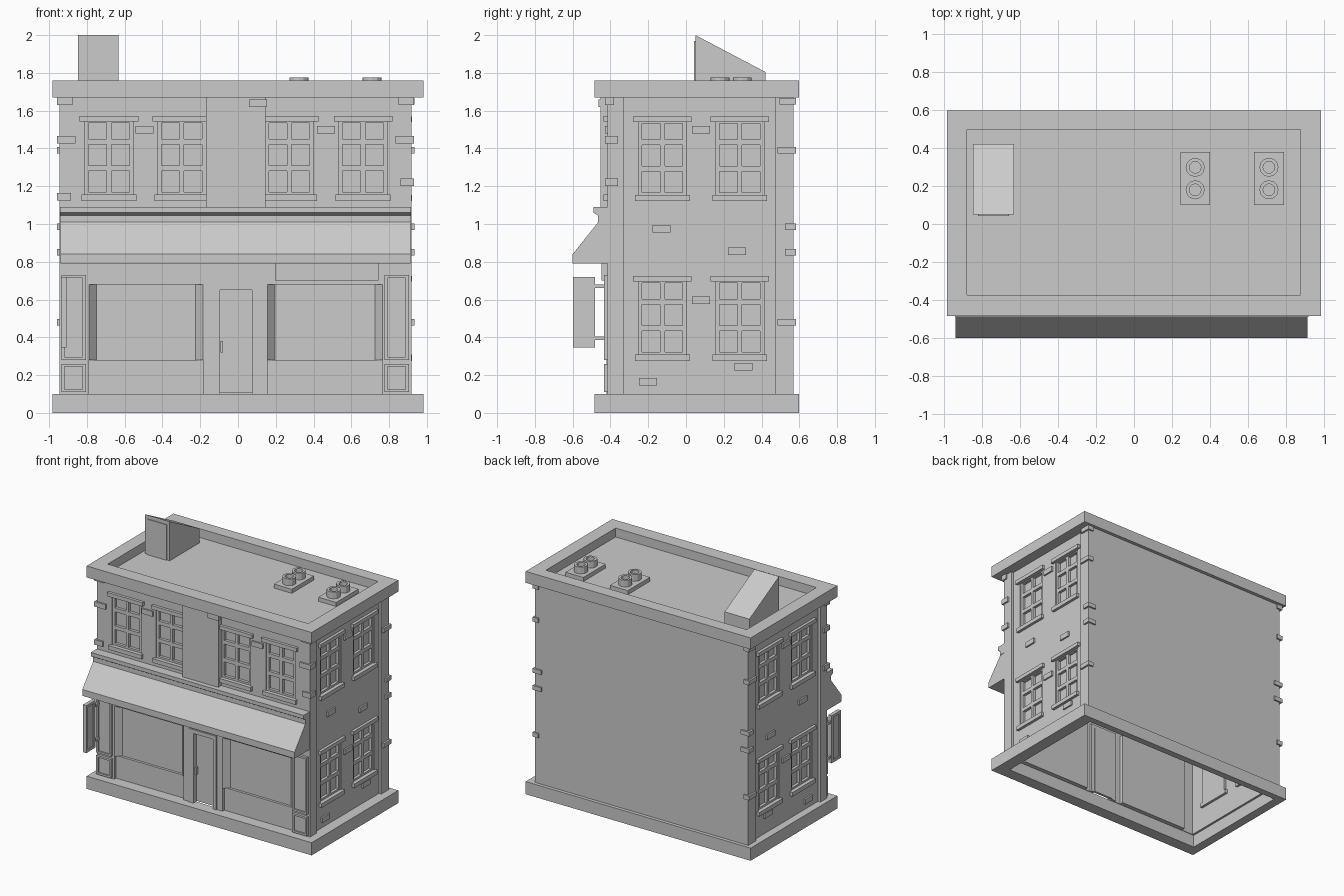
import bpy, bmesh, math

if "Cube" in bpy.data.objects:
    bpy.data.objects.remove(bpy.data.objects["Cube"])

# Each face maps (u along, d outward, v up) into world space
FACES = {
    'front': lambda u, d, v: (u, -d, v),
    'back': lambda u, d, v: (u, d, v),
    'right': lambda u, d, v: (d, u, v),
    'left': lambda u, d, v: (-0.025 - d, u, v),
    'top': lambda u, d, v: (u, v, d),
}


def finish(name, bm):
    bmesh.ops.recalc_face_normals(bm, faces=bm.faces)
    me = bpy.data.meshes.new(name)
    bm.to_mesh(me)
    bm.free()
    ob = bpy.data.objects.new(name, me)
    bpy.context.collection.objects.link(ob)
    return ob


def sheet(name, face, u, v, d, holes=()):
    """Slab over u x v x d ranges, with rectangular holes (u0, u1, v0, v1)."""
    us = sorted({*u, *(x for h in holes for x in h[:2])})
    vs = sorted({*v, *(x for h in holes for x in h[2:])})
    nu, nv = len(us) - 1, len(vs) - 1

    def solid(i, j):
        if not (0 <= i < nu and 0 <= j < nv):
            return False
        cu, cv = (us[i] + us[i + 1]) / 2, (vs[j] + vs[j + 1]) / 2
        return not any(h[0] < cu < h[1] and h[2] < cv < h[3] for h in holes)

    bm, cache = bmesh.new(), {}

    def vert(i, j, k):
        if (i, j, k) not in cache:
            cache[i, j, k] = bm.verts.new(FACES[face](us[i], d[k], vs[j]))
        return cache[i, j, k]

    for i in range(nu):
        for j in range(nv):
            if not solid(i, j):
                continue
            ring = [(i, j), (i + 1, j), (i + 1, j + 1), (i, j + 1)]
            for k in (0, 1):
                bm.faces.new([vert(*p, k) for p in ring])
            for n, (di, dj) in enumerate([(0, -1), (1, 0), (0, 1), (-1, 0)]):
                if not solid(i + di, j + dj):
                    a, b = ring[n], ring[(n + 1) % 4]
                    bm.faces.new([vert(*a, 0), vert(*b, 0), vert(*b, 1), vert(*a, 1)])
    return finish(name, bm)


def prism(name, pts, lo, hi, place):
    """Profile extruded from lo to hi; place(a, b, t) gives world position."""
    bm = bmesh.new()
    rings = [[bm.verts.new(place(a, b, t)) for a, b in pts] for t in (lo, hi)]
    for r in rings:
        bm.faces.new(r)
    n = len(pts)
    for i in range(n):
        j = (i + 1) % n
        bm.faces.new([rings[0][i], rings[0][j], rings[1][j], rings[1][i]])
    return finish(name, bm)


def along_x(a, b, t):
    return (t, a, b)


W, H = 0.255, 0.39  # window opening size


def opening(c, z):
    return (c - W / 2, c + W / 2, z, z + H)


def window(face, c, z, wall):
    u0, u1, v0, v1 = opening(c, z)
    panes = [(u0 + a, u0 + b, z + p, z + q) for a, b in ((.02, .115), (.14, .235))
             for p, q in ((.015, .125), (.155, .265), (.295, .38))]
    sheet('window_frame', face, (u0, u1), (v0, v1), (wall - .035, wall - .008), panes)
    sheet('window_glass', face, (u0, u1), (v0, v1), (wall - .045, wall - .03))
    sheet('window_header', face, (c - .155, c + .155), (v1 - .003, v1 + .027), (wall - .03, wall + .022))
    sheet('window_sill', face, (c - .145, c + .145), (v0 - .032, v0), (wall - .05, wall + .022))


def brick(face, u, z, wall, w=.095, h=.04):
    sheet('brick', face, (u - w / 2, u + w / 2), (z - h / 2, z + h / 2), (wall - .02, wall + .013))


# Base, parapet and roof deck
sheet('base', 'top', (-.983, .983), (-.485, .597), (0, .1), [(-.91, .885, -.39, .545)])
sheet('parapet', 'top', (-.983, .983), (-.485, .597), (1.67, 1.76), [(-.878, .876, -.373, .497)])
sheet('roof_deck', 'top', (-.9, .89), (-.39, .52), (1.672, 1.69))

# Front wall with window, door and shop bay openings
FW = .415
front_c = (-.683, -.298, .272, .662)
bays = [(-.79, -.185), (.155, .765)]
holes = [opening(c, 1.155) for c in front_c]
holes += [(a, b, .1, .68) for a, b in bays] + [(-.135, .105, .1, .68)]
sheet('front_wall', 'front', (-.943, .918), (.1, 1.67), (FW - .03, FW), holes)
for c in front_c:
    window('front', c, 1.155, FW)
sheet('front_centre_panel', 'front', (-.17, .145), (1.08, 1.67), (.4, .452))
sheet('back_wall', 'back', (-.943, .918), (.1, 1.67), (.54, .57))

# Side walls, corner piers and side windows
SW = .898
side = [(c, z) for c in (-.125, .285) for z in (1.153, .308)]
for face in ('right', 'left'):
    sheet('side_wall', face, (-.4, .56), (.1, 1.67), (SW - .03, SW), [opening(*s) for s in side])
    for s in side:
        window(face, *s, SW)
    for y in ((-.414, -.33), (.475, .569)):
        sheet('corner_pier', face, y, (.1, 1.67), (SW - .03, .919))
    for y, z in ((-.13, .975), (.27, .855), (.08, .597), (.08, 1.5), (-.2, .165), (.305, .245)):
        brick(face, y, z, SW)
    # Bricks wrapping the rear corners
    for z, y0 in ((1.65, .495), (1.39, .485), (.985, .525), (.85, .525), (.48, .485)):
        x0 = .86 if y0 > .5 else .885
        sheet('corner_brick', face, (y0, .582), (z - .017, z + .017), (x0, .934))
    # Bricks wrapping the front corners
    for z, y1, x0 in ((1.65, -.38, .85), (1.445, -.36, .835), (1.22 if face == 'right' else 1.145, -.36, .86)):
        sheet('corner_brick', face, (-.428, y1), (z - .02, z + .02), (x0, .932))
brick('front', -.495, 1.5, FW)
brick('front', .465, 1.5, FW)
brick('front', .105, 1.64, .45)

# Shop bays: glass, splayed reveals and bulkhead
for a, b in bays:
    sheet('shop_glass', 'front', (a, b), (.28, .68), (.355, .372))
    sheet('shop_bulkhead', 'front', (a, b), (.1, .28), (.355, .392))
    for e, s in ((a, 1), (b, -1)):
        prism('shop_reveal', [(e, .415), (e + .042 * s, .37), (e, .37)], .28, .68,
              lambda x, d, t: (x, -d, t))

# Door
sheet('door_frame', 'front', (-.135, .105), (.1, .68), (.37, .422), [(-.095, .075, .1, .65)])
sheet('door', 'front', (-.095, .075), (.105, .65), (.365, .385))
sheet('door_handle', 'front', (-.093, -.08), (.32, .38), (.38, .405))

# Panelled shopfront pilasters
for x0, x1 in ((-.935, -.805), (.775, .905)):
    for z0, z1 in ((.28, .73), (.11, .26)):
        sheet('pilaster_frame', 'front', (x0, x1), (z0, z1), (.4, .435),
              [(x0 + .017, x1 - .017, z0 + .015, z1 - .015)])
        sheet('pilaster_panel', 'front', (x0 + .017, x1 - .017), (z0 + .015, z1 - .015), (.4, .423))
sheet('fascia_board', 'front', (.195, .745), (.7, .8), (.4, .447))

# Awning and ledge above it
prism('awning', [(-.41, 1.01), (-.465, 1.01), (-.6, .84), (-.6, .79), (-.41, .79)], -.94, .914, along_x)
prism('ledge', [(-.41, 1.09), (-.49, 1.09), (-.49, 1.06), (-.465, 1.045), (-.465, 1.01), (-.41, 1.01)],
      -.943, .917, along_x)

# Hanging blade sign on brackets
sheet('hanging_sign_frame', 'right', (-.598, -.482), (.345, .72), (-.936, -.907), [(-.575, -.502, .365, .7)])
sheet('hanging_sign_panel', 'right', (-.58, -.5), (.36, .705), (-.929, -.914))
for z in (.66, .385):
    sheet('sign_bracket', 'right', (-.485, -.41), (z, z + .02), (-.93, -.913))

# Stair house on the roof
prism('stair_house', [(.05, 1.68), (.05, 2.0), (.42, 1.805), (.42, 1.68)], -.848, -.632, along_x)
sheet('stair_house_door', 'front', (-.822, -.657), (1.69, 1.97), (-.06, -.043))

# Roof vents
for x in (.322, .71):
    sheet('vent_plate', 'top', (x - .078, x + .078), (.1, .378), (1.685, 1.722))
    for y in (.18, .298):
        bm = bmesh.new()
        rows = []
        for r, z in ((.05, 1.715), (.05, 1.775), (.031, 1.775), (.031, 1.73)):
            rows.append([bm.verts.new((x + r * math.cos(math.tau * i / 12),
                                       y + r * math.sin(math.tau * i / 12), z)) for i in range(12)])
        for lo, hi in zip(rows, rows[1:]):
            for i in range(12):
                j = (i + 1) % 12
                bm.faces.new([lo[i], lo[j], hi[j], hi[i]])
        bm.faces.new(rows[-1])
        bm.faces.new(rows[0])
        finish('vent_pipe', bm)
